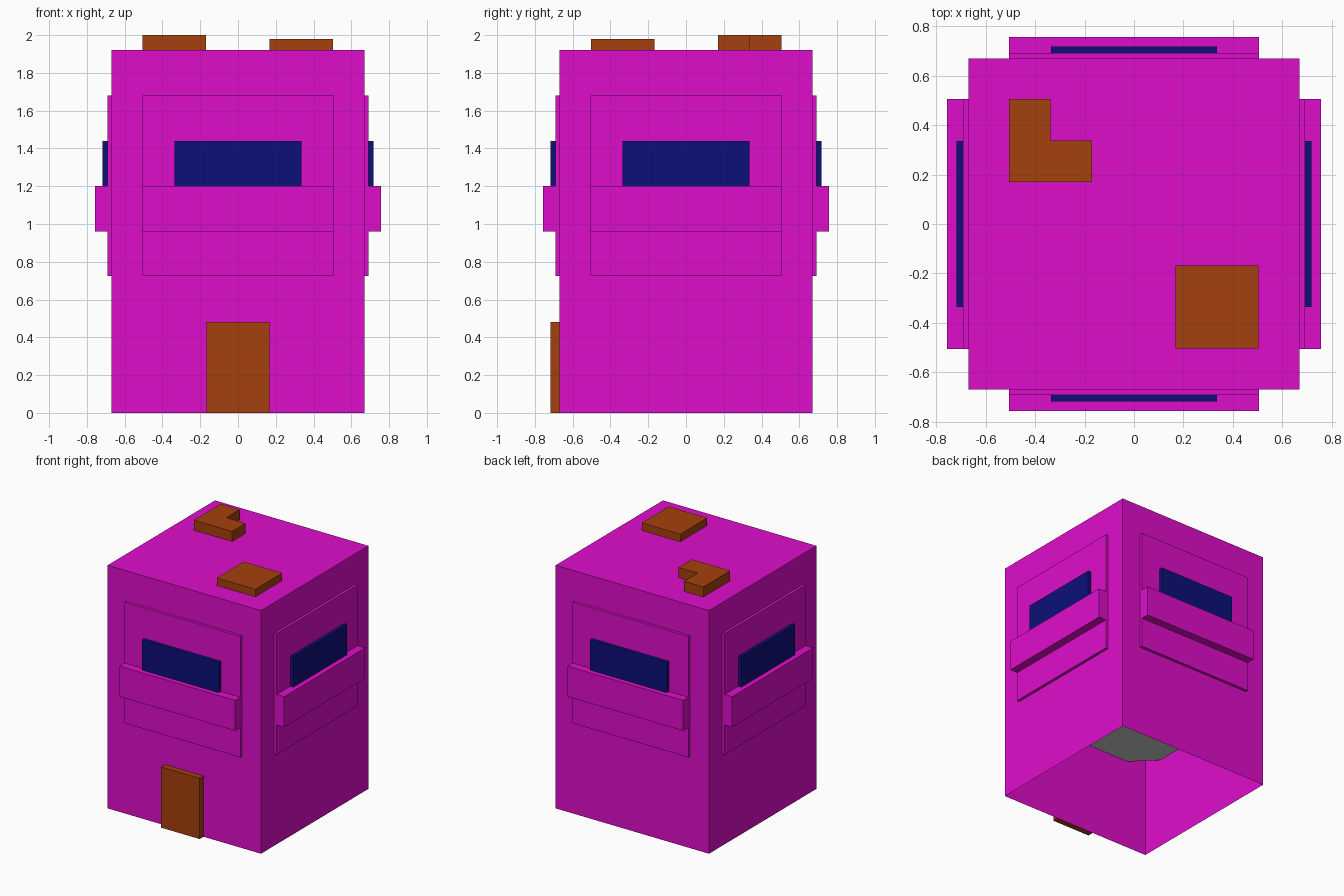
import bpy, bmesh, math
from mathutils import Matrix

if "Cube" in bpy.data.objects:
    bpy.data.objects.remove(bpy.data.objects["Cube"])


def material(name, rgb):
    m = bpy.data.materials.new(name)
    m.diffuse_color = (*rgb, 1)
    m.use_nodes = True
    m.node_tree.nodes["Principled BSDF"].inputs["Base Color"].default_value = m.diffuse_color
    return m


PINK = material("pink_wall", (0.74, 0.004, 0.6))
BROWN = material("brown_wood", (0.376, 0.051, 0.004))
NAVY = material("navy_glass", (0.004, 0.005, 0.19))


def prism(name, outline, z0, z1, mat=None, turn=0, open_bottom=False):
    """Extrude a plan outline from z0 to z1, turned about the z axis."""
    bm = bmesh.new()
    base = bm.faces.new([bm.verts.new((x, y, z0)) for x, y in outline])
    if z1 > z0:
        top = bmesh.ops.extrude_face_region(bm, geom=[base], use_keep_orig=True)["geom"]
        for v in top:
            if isinstance(v, bmesh.types.BMVert):
                v.co.z = z1
    bmesh.ops.recalc_face_normals(bm, faces=bm.faces)
    if open_bottom:
        floor = [f for f in bm.faces if all(abs(v.co.z - z0) < 1e-5 for v in f.verts)]
        bmesh.ops.delete(bm, geom=floor, context='FACES_ONLY')
    bm.transform(Matrix.Rotation(turn, 4, 'Z'))
    mesh = bpy.data.meshes.new(name)
    bm.to_mesh(mesh)
    bm.free()
    if mat:
        mesh.materials.append(mat)
    obj = bpy.data.objects.new(name, mesh)
    bpy.context.collection.objects.link(obj)
    return obj


def rect(x0, x1, y0, y1):
    return [(x0, y0), (x1, y0), (x1, y1), (x0, y1)]


W = 0.67  # half width of the tower

# Tower shell, open underneath
prism("tower_walls", rect(-W, W, -W, W), 0, 1.92, PINK, open_bottom=True)

# Inner floor with cut corners
a, b = 0.5, W - 0.002
prism("inner_floor", [(-a, -b), (a, -b), (b, -a), (b, a),
                      (a, b), (-a, b), (-b, a), (-b, -a)], 0.725, 0.725)

# Panel, balcony and window on each of the four sides
for i, side in enumerate(("front", "right", "back", "left")):
    turn = i * math.pi / 2
    prism(side + "_panel", rect(-0.505, 0.505, -0.692, -W), 0.725, 1.68, PINK, turn)
    prism(side + "_balcony", rect(-0.505, 0.505, -0.757, -W), 0.96, 1.2, PINK, turn)
    prism(side + "_window", rect(-0.335, 0.335, -0.718, -W), 1.2, 1.44, NAVY, turn)

# Door
prism("door", rect(-0.168, 0.168, -0.718, -W), 0, 0.48, BROWN)

# Roof blocks
prism("roof_hatch", rect(0.167, 0.503, -0.503, -0.167), 1.92, 1.98, BROWN)
prism("roof_corner_block", [(-0.505, 0.17), (-0.17, 0.17), (-0.17, 0.337),
                            (-0.338, 0.337), (-0.338, 0.505), (-0.505, 0.505)],
      1.92, 2.0, BROWN)
